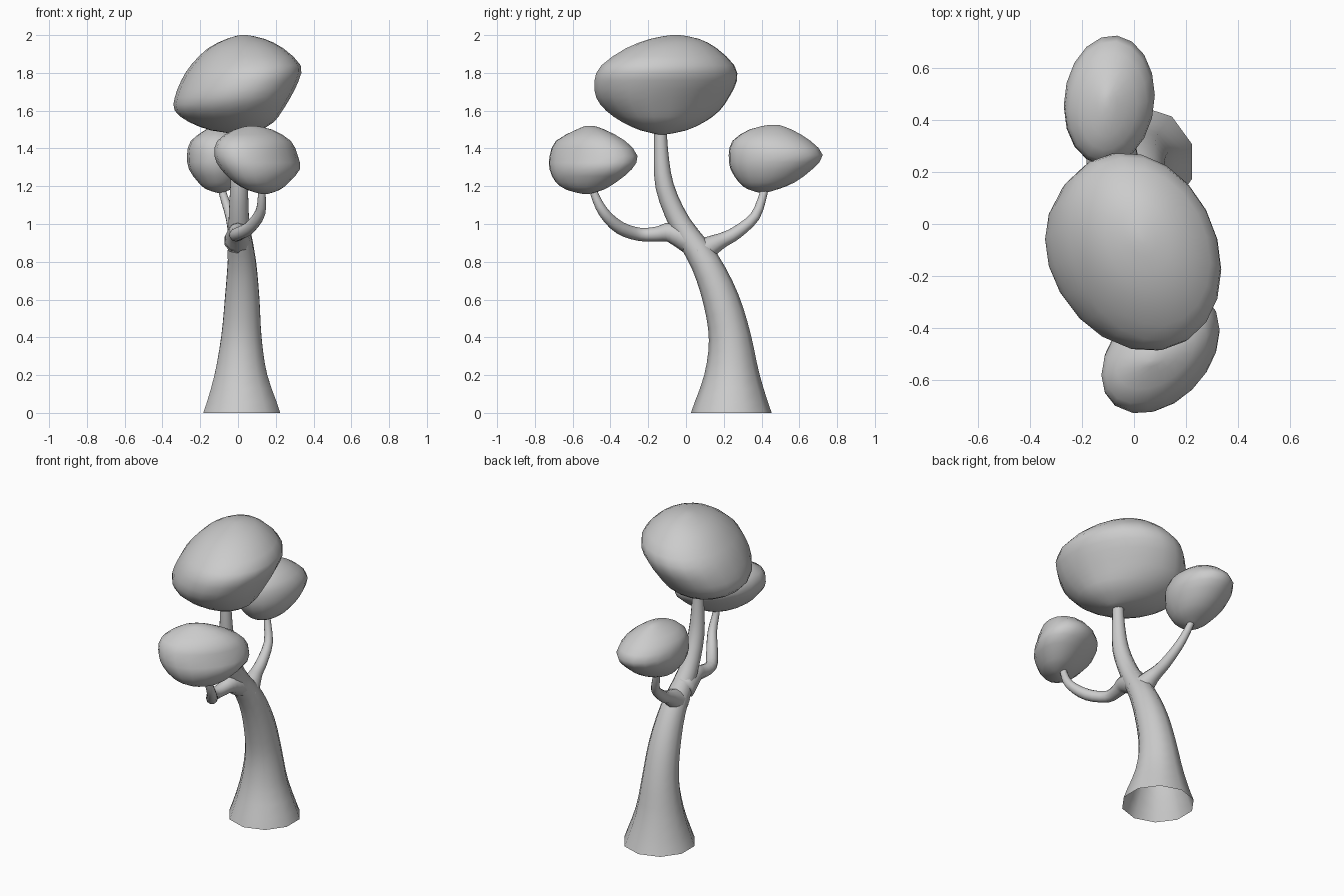
import bpy
import math
from mathutils import Vector


def smooth_rows(rows, steps):
    """Catmull-Rom interpolation through tuples of any length."""
    out = []
    n = len(rows)
    for i in range(n - 1):
        p0, p1, p2, p3 = rows[max(i - 1, 0)], rows[i], rows[i + 1], rows[min(i + 2, n - 1)]
        for s in range(steps):
            t = s / steps
            out.append(tuple(
                0.5 * (2 * b + (c - a) * t + (2 * a - 5 * b + 4 * c - d) * t * t
                       + (3 * b - a - 3 * c + d) * t ** 3)
                for a, b, c, d in zip(p0, p1, p2, p3)))
    out.append(tuple(rows[-1]))
    return out


def loft(name, rings, cap_start, cap_end):
    """Skin a list of equal-length vertex rings into a smooth object."""
    k = len(rings[0])
    verts = [v for ring in rings for v in ring]
    faces = []
    for r in range(len(rings) - 1):
        for j in range(k):
            a, b = r * k + j, r * k + (j + 1) % k
            faces.append((a, b, b + k, a + k))
    if cap_start:
        faces.append(tuple(reversed(range(k))))
    if cap_end:
        faces.append(tuple(range(len(verts) - k, len(verts))))
    mesh = bpy.data.meshes.new(name)
    mesh.from_pydata(verts, [], faces)
    for p in mesh.polygons:
        p.use_smooth = True
    obj = bpy.data.objects.new(name, mesh)
    bpy.context.collection.objects.link(obj)
    return obj


def limb(name, path, sides, steps=3, cap_start=False):
    """Tapered tube along points (x, y, z, radius)."""
    rows = smooth_rows(path, steps)
    pts = [Vector(r[:3]) for r in rows]
    rings = []
    for i, row in enumerate(rows):
        tan = (pts[min(i + 1, len(pts) - 1)] - pts[max(i - 1, 0)]).normalized()
        if i == 0 and not cap_start:
            tan = Vector((0, 0, 1))     # flat foot on the ground
        u = Vector((1, 0, 0))
        u = (u - tan * u.dot(tan)).normalized()
        v = tan.cross(u)
        ring = []
        for j in range(sides):
            a = 2 * math.pi * (j + 0.5) / sides
            ring.append(pts[i] + (u * math.cos(a) + v * math.sin(a)) * row[3])
        rings.append(ring)
    return loft(name, rings, cap_start, True)


def foliage(name, sections, skew, sides=18):
    """Stack of oval sections (z, x_min, x_max, y_min, y_max), bottom to top."""
    rings = []
    for z, x0, x1, y0, y1 in smooth_rows(sections, 2):
        ring = []
        for j in range(sides):
            a = 2 * math.pi * j / sides
            ring.append(((x0 + x1) / 2 + (x1 - x0) / 2 * math.cos(a),
                         (y0 + y1) / 2 + (y1 - y0) / 2 * math.sin(a + skew), z))
        rings.append(ring)
    return loft(name, rings, True, True)


# Leaning trunk, open underneath
limb("trunk", [
    (0.02, 0.24, 0.0, 0.214), (0.015, 0.243, 0.2, 0.147), (0.018, 0.232, 0.4, 0.112),
    (0.022, 0.185, 0.6, 0.096), (0.02, 0.10, 0.8, 0.078), (0.005, -0.03, 1.0, 0.058),
    (0.006, -0.113, 1.2, 0.049), (0.008, -0.133, 1.4, 0.037), (0.008, -0.133, 1.52, 0.033)], 10)

# Side branches, flared where they leave the trunk
limb("front_branch", [
    (0.0, 0.03, 0.91, 0.075), (0.0, -0.08, 0.955, 0.054), (-0.005, -0.15, 0.947, 0.04),
    (-0.005, -0.245, 0.945, 0.035), (0.06, -0.35, 0.98, 0.034), (0.118, -0.435, 1.06, 0.028),
    (0.126, -0.485, 1.16, 0.021), (0.126, -0.49, 1.22, 0.02)], 10, cap_start=True)
limb("back_branch", [
    (0.015, 0.06, 0.84, 0.075), (0.0, 0.15, 0.893, 0.05), (-0.01, 0.2, 0.918, 0.039),
    (-0.02, 0.268, 0.955, 0.034), (-0.04, 0.365, 1.04, 0.027),
    (-0.08, 0.41, 1.16, 0.021), (-0.09, 0.42, 1.22, 0.02)], 10, cap_start=True)

# Large tilted crown
foliage("top_foliage", [
    (1.475, 0.01, 0.06, -0.15, -0.10), (1.495, -0.14, 0.115, -0.24, 0.0),
    (1.54, -0.26, 0.19, -0.34, 0.10), (1.60, -0.335, 0.235, -0.425, 0.18),
    (1.67, -0.335, 0.278, -0.478, 0.23), (1.76, -0.30, 0.322, -0.487, 0.273),
    (1.84, -0.25, 0.332, -0.45, 0.258), (1.93, -0.16, 0.24, -0.32, 0.165),
    (1.98, -0.06, 0.14, -0.19, 0.07), (2.0, 0.01, 0.05, -0.08, -0.03)], -0.2, 20)

# Two smaller leaf masses on the branches
foliage("front_foliage", [
    (1.16, 0.12, 0.16, -0.55, -0.51), (1.18, 0.05, 0.22, -0.63, -0.44),
    (1.22, -0.02, 0.27, -0.69, -0.37), (1.29, -0.09, 0.328, -0.724, -0.285),
    (1.36, -0.125, 0.317, -0.724, -0.255), (1.44, -0.11, 0.28, -0.69, -0.32),
    (1.50, -0.02, 0.18, -0.58, -0.43), (1.52, 0.06, 0.09, -0.53, -0.49)], 0.4)
foliage("back_foliage", [
    (1.165, -0.11, -0.09, 0.39, 0.42), (1.185, -0.17, -0.03, 0.325, 0.49),
    (1.22, -0.21, 0.02, 0.28, 0.575), (1.29, -0.26, 0.065, 0.235, 0.67),
    (1.365, -0.27, 0.08, 0.225, 0.725), (1.44, -0.25, 0.05, 0.245, 0.66),
    (1.50, -0.17, -0.03, 0.335, 0.56), (1.525, -0.12, -0.09, 0.44, 0.49)], 0.08)
